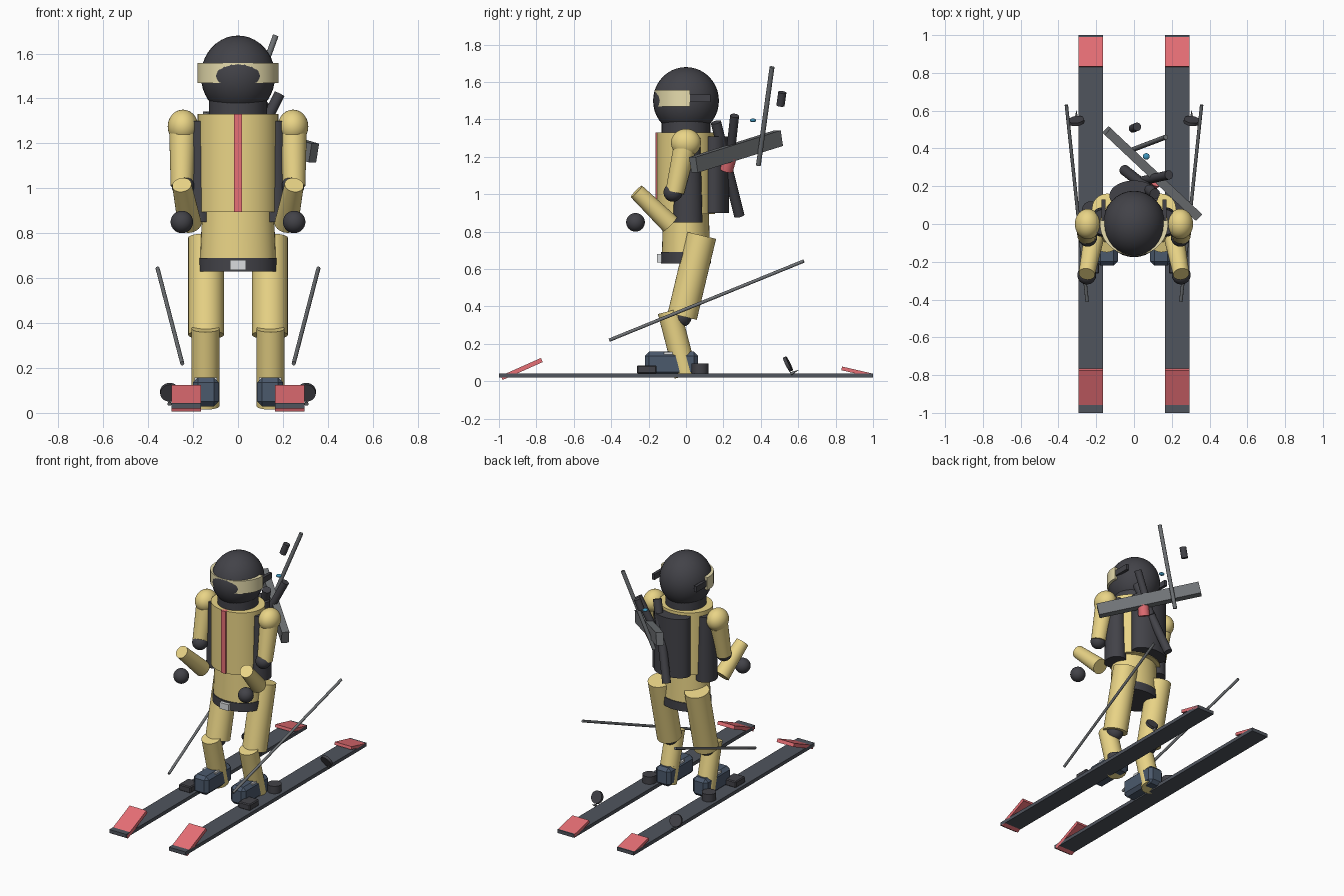
import bpy, bmesh, math
from mathutils import Vector, Matrix

if "Cube" in bpy.data.objects:
    bpy.data.objects.remove(bpy.data.objects["Cube"])

def mat(name, *rgb):
    m = bpy.data.materials.new(name)
    m.diffuse_color = (*rgb, 1)
    m.use_nodes = True
    m.node_tree.nodes["Principled BSDF"].inputs["Base Color"].default_value = m.diffuse_color
    return m

YELLOW = mat("suit_yellow", .82, .66, .24)
PALE = mat("lens_yellow", .80, .72, .42)
BLACK = mat("black", .055, .055, .065)
RED = mat("red", .80, .16, .18)
GREY = mat("metal", .16, .17, .18)
BOOT = mat("boot_blue", .07, .10, .15)
SKI = mat("ski_grey", .08, .09, .11)
WHITE = mat("buckle_silver", .7, .72, .74)
BLUE = mat("blue", .05, .3, .5)

def finish(name, bm, m, matrix=Matrix(), smooth=True):
    bmesh.ops.transform(bm, matrix=matrix, verts=bm.verts)
    bmesh.ops.recalc_face_normals(bm, faces=bm.faces)
    me = bpy.data.meshes.new(name)
    bm.to_mesh(me)
    bm.free()
    me.materials.append(m)
    ob = bpy.data.objects.new(name, me)
    bpy.context.collection.objects.link(ob)
    if smooth:
        bpy.ops.object.select_all(action='DESELECT')
        ob.select_set(True)
        bpy.context.view_layer.objects.active = ob
        bpy.ops.object.shade_smooth_by_angle(angle=math.radians(35))
    return ob

def ball(name, c, r, m):
    bm = bmesh.new()
    bmesh.ops.create_uvsphere(bm, u_segments=32, v_segments=20, radius=1)
    r = r if isinstance(r, tuple) else (r, r, r)
    finish(name, bm, m, Matrix.Translation(c) @ Matrix.Diagonal((*r, 1)))

def rod(name, a, b, r, m, r2=None, seg=32):
    """Cylinder or cone from point a to point b."""
    a, b = Vector(a), Vector(b)
    bm = bmesh.new()
    bmesh.ops.create_cone(bm, cap_ends=True, segments=seg, radius1=r,
                          radius2=r if r2 is None else r2, depth=(b - a).length)
    q = (b - a).to_track_quat('Z', 'Y').to_matrix().to_4x4()
    finish(name, bm, m, Matrix.Translation((a + b) / 2) @ q)

def drum(name, c, rx, ry, z0, z1, m, top=1.0):
    """Upright elliptical cylinder."""
    bm = bmesh.new()
    bmesh.ops.create_cone(bm, cap_ends=True, segments=40, radius1=1, radius2=top, depth=1)
    finish(name, bm, m, Matrix.Translation((c[0], c[1], (z0 + z1) / 2))
           @ Matrix.Diagonal((rx, ry, z1 - z0, 1)))

def box(name, c, size, m, rot=Matrix(), bevel=0):
    bm = bmesh.new()
    bmesh.ops.create_cube(bm, size=1, matrix=Matrix.Diagonal((*size, 1)))
    if bevel:
        bmesh.ops.bevel(bm, geom=bm.edges[:], offset=bevel, segments=1, affect='EDGES')
    finish(name, bm, m, Matrix.Translation(c) @ rot, smooth=False)

def rx(deg):
    return Matrix.Rotation(math.radians(deg), 4, 'X')

# Helmet, neck and goggles
ball("helmet", (0, 0, 1.5), (.165, .176, .18), BLACK)
drum("neck_guard", (0, 0), .13, .13, 1.30, 1.42, BLACK)

def band(name, a0, a1, outer, inner, z0, z1, m):
    bm = bmesh.new()
    n, rings = 32, []
    for i in range(n + 1):
        t = math.radians(a0 + (a1 - a0) * i / n)
        rings.append([bm.verts.new((r[0] * math.cos(t), r[1] * math.sin(t), z))
                      for r, z in ((outer, z0), (outer, z1), (inner, z1), (inner, z0))])
    for p, q in zip(rings, rings[1:]):
        for k in range(4):
            bm.faces.new((p[k], p[(k + 1) % 4], q[(k + 1) % 4], q[k]))
    bm.faces.new(rings[0])
    bm.faces.new(rings[-1])
    finish(name, bm, m)

band("goggle_lens", 173, 367, (.18, .168), (.14, .135), 1.468, 1.557, PALE)

# Torso, zip, hips and belt
drum("jacket", (0, 0), .18, .155, .895, 1.33, YELLOW)
box("zip", (0, -.15, 1.1125), (.036, .028, .435), RED)
drum("hips", (0, 0), .17, .13, .65, .90, YELLOW, top=.94)
drum("belt", (0, 0), .173, .134, .63, .69, BLACK)
box("belt_buckle", (0, -.142, .658), (.07, .028, .044), WHITE)
drum("backpack", (0, .15), .13, .08, .90, 1.31, BLACK)

# Paired parts: s = -1 left of the picture, +1 right
for s, side in ((-1, "left"), (1, "right")):
    def p(x, y, z):
        return (s * x, y, z)
    box(side + "_goggle_strap", p(.162, .065, 1.513), (.02, .13, .04), BLACK)
    drum(side + "_side_panel", (s * .168, .01), .066, .078, .85, 1.30, BLACK, top=.85)

    # Arm
    ball(side + "_shoulder", p(.245, 0, 1.275), (.068, .08, .075), YELLOW)
    rod(side + "_upper_arm", p(.245, 0, 1.28), p(.25, -.06, 1.01), .062, YELLOW, .05)
    ball(side + "_elbow", p(.245, -.07, 1.01), .05, BLACK)
    rod(side + "_forearm", p(.215, -.085, .84), p(.25, -.265, 1.015), .053, YELLOW, .043)
    ball(side + "_glove", p(.25, -.27, .85), .05, BLACK)

    # Leg
    rod(side + "_thigh", p(.142, .083, .78), p(.142, -.02, .347), .08, YELLOW)
    ball(side + "_knee", p(.142, -.025, .345), .055, BLACK)
    rod(side + "_shin", p(.145, -.09, .375), p(.145, .0, .03), .062, YELLOW)
    box(side + "_boot", p(.143, -.078, .093), (.115, .285, .13), BOOT, bevel=.022)
    for y in (-.095, -.02):
        box(side + "_boot_clip", p(.143, y, .148), (.10, .045, .018), WHITE)

    # Ski with raised end plates
    box(side + "_ski", p(.23, 0, .031), (.13, 2, .024), SKI)
    box(side + "_ski_tip", p(.23, -.878, .066), (.13, .235, .024), RED, rx(24))
    box(side + "_ski_tail", p(.23, .915, .05), (.13, .17, .02), RED, rx(-13))
    box(side + "_toe_binding", p(.23, -.21, .063), (.09, .105, .045), BLACK, bevel=.006)
    rod(side + "_heel_binding", p(.23, .075, .04), p(.23, .075, .095), .045, BLACK)

    # Pole, basket and spike
    rod(side + "_pole", p(.248, -.41, .22), p(.358, .63, .643), .009, GREY, seg=16)
    rod(side + "_pole_basket", p(.304, .537, .088), p(.306, .553, .096), .042, BLACK)
    rod(side + "_pole_spike", p(.305, .56, .04), p(.305, .60, .06), .009, GREY, .001, seg=12)

# Equipment slung on the back: stock, barrel, sight and tubes
a, b = Vector((.338, .04, 1.157)), Vector((-.145, .495, 1.30))
turn = (b - a).to_track_quat('Y', 'Z').to_matrix().to_4x4()
box("rifle_stock", (a + b) / 2, (.048, (b - a).length, .085), GREY, turn)
rod("rifle_barrel", (-.025, .387, 1.155), (.168, .46, 1.68), .013, GREY, seg=16)
rod("rifle_sight", (-.007, .505, 1.475), (.017, .515, 1.545), .022, BLACK)
rod("rifle_magazine", (.095, .215, 1.13), (.12, .235, 1.20), .037, RED)
ball("sight_bead", (.065, .358, 1.395), (.018, .017, .01), BLUE)
rod("short_tube", (.05, .23, 1.15), (.185, .26, 1.42), .024, BLACK)
rod("long_tube", (-.05, .285, .885), (.11, .16, 1.385), .028, BLACK)
